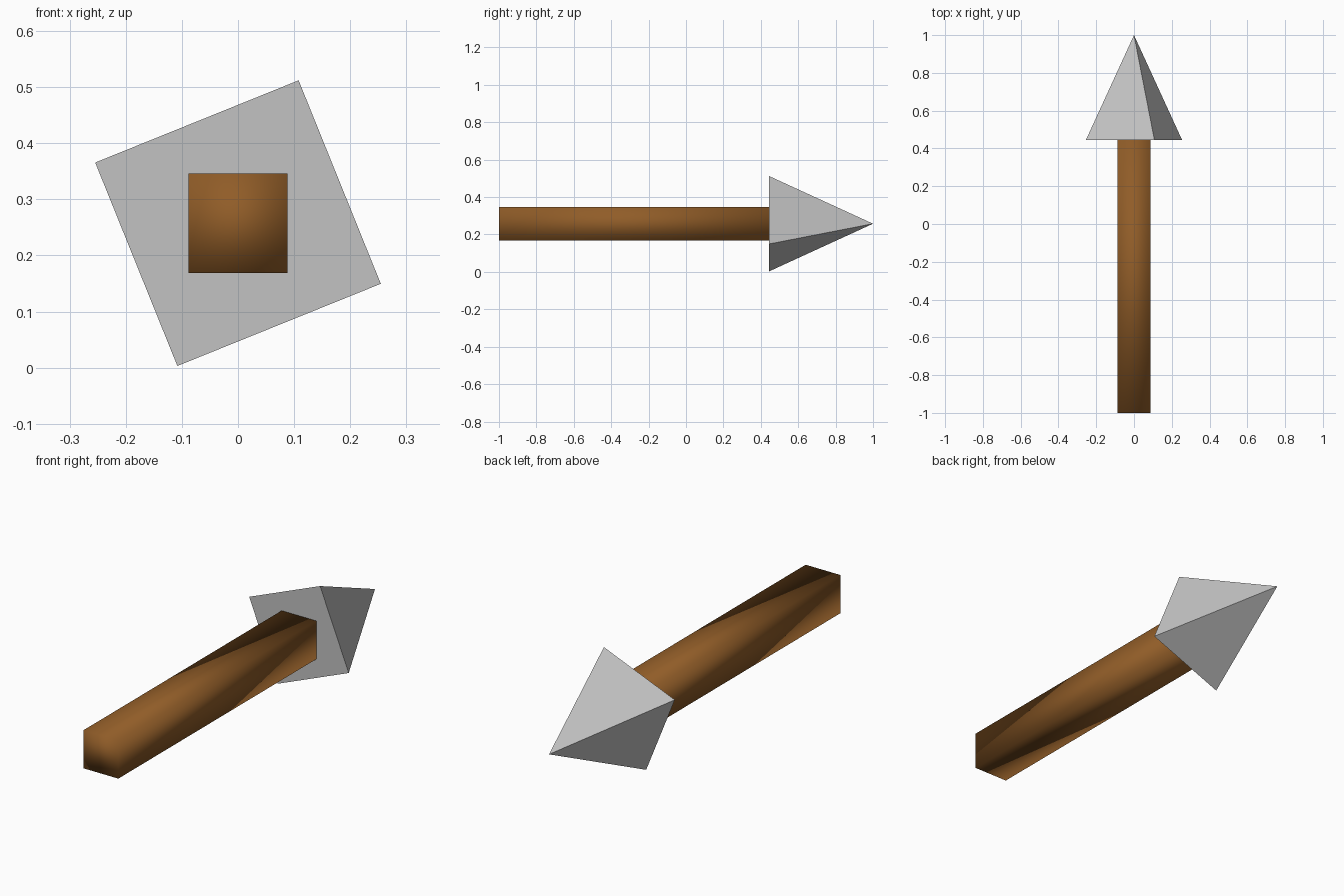
import bpy, bmesh, math
from mathutils import Matrix

if "Cube" in bpy.data.objects:
    bpy.data.objects.remove(bpy.data.objects["Cube"])

MID_Z = 0.2575      # height of the arrow axis
NECK_Y = 0.445      # where the shaft meets the head


def material(name, colour):
    m = bpy.data.materials.new(name)
    m.diffuse_color = (*colour, 1)
    m.use_nodes = True
    m.node_tree.nodes["Principled BSDF"].inputs["Base Color"].default_value = m.diffuse_color
    return m


def add_object(name, bm, mat, smooth):
    bmesh.ops.recalc_face_normals(bm, faces=bm.faces)
    for f in bm.faces:
        f.smooth = smooth
    mesh = bpy.data.meshes.new(name)
    bm.to_mesh(mesh)
    bm.free()
    mesh.materials.append(mat)
    bpy.context.collection.objects.link(bpy.data.objects.new(name, mesh))


wood = material("brown wood", (0.28, 0.108, 0.021))
stone = material("grey stone", (0.54, 0.54, 0.54))

# Shaft: square bar, smooth shaded over its corners
bm = bmesh.new()
length = NECK_Y + 1
bmesh.ops.create_cube(bm, size=1, matrix=Matrix.Translation((0, -1 + length / 2, MID_Z))
                      @ Matrix.Diagonal((0.177, length, 0.177, 1)))
add_object("shaft", bm, wood, True)

# Head: four-sided pyramid pointing to +y, twisted about the shaft axis
bm = bmesh.new()
radius = 0.2765
base = []
for i in range(4):
    a = math.radians(67 + 90 * i)
    base.append(bm.verts.new((radius * math.cos(a), NECK_Y, MID_Z + radius * math.sin(a))))
tip = bm.verts.new((0, 1, MID_Z))
bm.faces.new(base)
for i in range(4):
    bm.faces.new((base[i], base[(i + 1) % 4], tip))
add_object("head", bm, stone, False)
